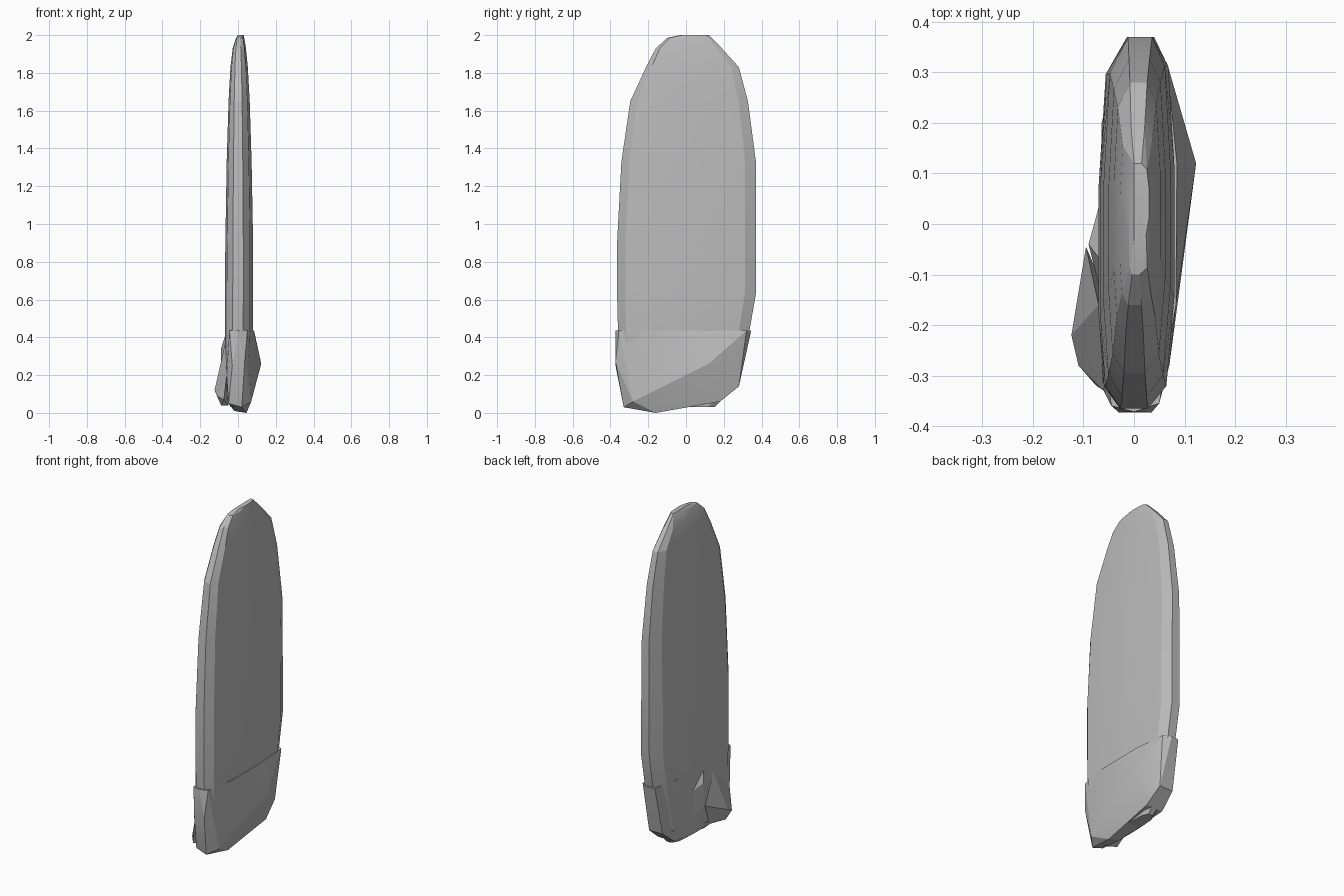
import bpy
import bmesh

cube = bpy.data.objects.get("Cube")
if cube:
    bpy.data.objects.remove(cube, do_unlink=True)

stone = bpy.data.materials.new("grey_stone")
stone.use_nodes = True
GREY = (0.5, 0.5, 0.5, 1)
stone.diffuse_color = GREY
stone.node_tree.nodes["Principled BSDF"].inputs["Base Color"].default_value = GREY


def chiselled(name, points):
    """Faceted stone block: the convex hull of its corner points."""
    bm = bmesh.new()
    verts = [bm.verts.new(p) for p in points]
    hull = bmesh.ops.convex_hull(bm, input=verts)
    loose = {g for g in hull["geom_interior"] + hull["geom_unused"]
             if isinstance(g, bmesh.types.BMVert)}
    bmesh.ops.delete(bm, geom=list(loose), context='VERTS')
    bmesh.ops.recalc_face_normals(bm, faces=bm.faces)
    mesh = bpy.data.meshes.new(name)
    bm.to_mesh(mesh)
    bm.free()
    mesh.materials.append(stone)
    obj = bpy.data.objects.new(name, mesh)
    bpy.context.collection.objects.link(obj)
    bpy.context.view_layer.objects.active = obj
    bpy.ops.object.select_all(action='DESELECT')
    obj.select_set(True)
    bpy.ops.object.shade_smooth_by_angle(angle=0.26)
    return obj


# Tall slab: one chamfered section (side, depth) scaled at each height
section = [(-.4, 0), (.35, 0), (.8, .06), (1, .3), (1, .65), (.85, .92),
           (.5, 1), (-.2, 1), (-.8, .9), (-1, .6), (-1, .25), (-.85, .06)]
# height, front, back, right side, left side
rings = [(.03, -.28, .15, .04, .045), (.14, -.33, .26, .07, .06),
         (.43, -.36, .335, .07, .078), (.63, -.365, .37, .07, .08),
         (.9, -.365, .37, .067, .08), (1.33, -.342, .37, .06, .072),
         (1.65, -.295, .328, .05, .062), (1.83, -.212, .28, .04, .052),
         (1.93, -.16, .19, .028, .042), (1.985, -.1, .13, .01, .033),
         (2, -.03, .12, 0, .03)]
chiselled("slab", [(u * (left if u > 0 else right), front + t * (back - front), z)
                   for z, front, back, right, left in rings for u, t in section])

# Thicker foot wrapped round the bottom, with a flat top ledge
chiselled("foot", [
    (.123, .12, .26), (.085, .12, .435), (.083, -.16, .435), (.065, .32, .435),
    (.05, -.355, .435), (0, -.372, .435), (-.045, -.36, .435), (-.064, -.2, .435),
    (-.064, .2, .435), (-.03, .34, .435), (.02, .345, .435), (.035, -.373, .27),
    (-.03, -.373, .25), (-.06, -.33, .2), (.07, -.28, .06), (.02, -.33, .03),
    (-.05, -.325, .05), (.045, -.16, 0), (.06, .18, .06), (.05, .28, .14),
    (-.04, .28, .14), (-.05, .18, .06), (-.02, -.15, .01), (-.064, .1, .12)])

# Two rough lumps on the flat side of the foot
chiselled("upper_lump", [
    (-.06, .07, .3), (-.06, .06, .15), (-.06, -.08, .435), (-.09, -.04, .34),
    (-.09, -.04, .2), (-.06, -.12, .06), (-.06, -.16, .3)])
chiselled("lower_lump", [
    (-.095, -.045, .2), (-.124, -.22, .12), (-.11, -.28, .09), (-.075, -.32, .07),
    (-.06, -.33, .2), (-.07, -.16, .36), (-.05, -.15, .04), (-.09, -.25, .04)])
